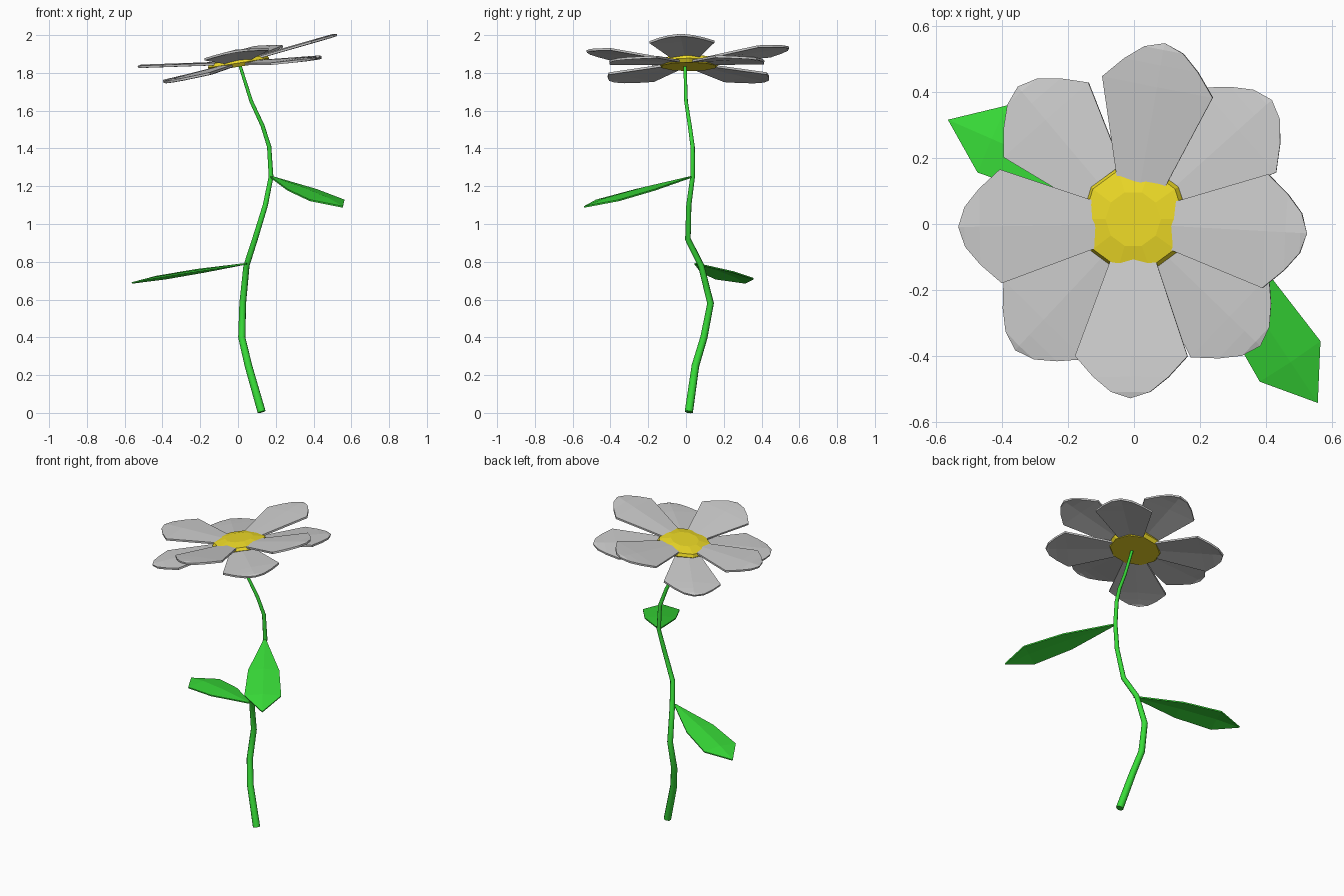
import bpy, bmesh
from math import radians, cos, sin, tau, atan2
from mathutils import Matrix, Vector

if "Cube" in bpy.data.objects:
    bpy.data.objects.remove(bpy.data.objects["Cube"])


def material(name, rgb):
    m = bpy.data.materials.new(name)
    m.diffuse_color = (*rgb, 1)
    m.use_nodes = True
    m.node_tree.nodes["Principled BSDF"].inputs["Base Color"].default_value = m.diffuse_color
    return m


GREEN = material("green", (0.04, 0.72, 0.04))
YELLOW = material("yellow", (0.85, 0.7, 0.02))


def add_object(name, bm, matrix, mat=None):
    bmesh.ops.recalc_face_normals(bm, faces=bm.faces)
    mesh = bpy.data.meshes.new(name)
    bm.to_mesh(mesh)
    bm.free()
    ob = bpy.data.objects.new(name, mesh)
    ob.matrix_world = matrix
    if mat:
        mesh.materials.append(mat)
    bpy.context.collection.objects.link(ob)
    return ob


def blade(name, profile, crease, thickness, matrix, mat=None):
    """Flat blade along +x from (distance, half width) stations, raised spine."""
    bm = bmesh.new()
    rows = []
    for x, w in profile:
        mid = bm.verts.new((x, 0, crease if w > 0.02 else 0))
        if w > 0:
            rows.append((bm.verts.new((x, -w, 0)), mid, bm.verts.new((x, w, 0))))
        else:
            rows.append((mid, mid, mid))
    for a, b in zip(rows, rows[1:]):
        for i in (0, 1):
            quad = [a[i], b[i], b[i + 1], a[i + 1]]
            bm.faces.new(list(dict.fromkeys(quad)))
    ob = add_object(name, bm, matrix, mat)
    mod = ob.modifiers.new("thickness", "SOLIDIFY")
    mod.thickness = thickness
    mod.offset = 0
    return ob


# Stem: tapering octagonal tube along a wavy path
path = [(0.125, 0.015, 0.005), (0.055, 0.05, 0.25), (0.02, 0.095, 0.4),
        (0.025, 0.13, 0.58), (0.045, 0.08, 0.78), (0.09, 0.01, 0.92),
        (0.145, 0.015, 1.1), (0.175, 0.035, 1.25), (0.165, 0.035, 1.41),
        (0.13, 0.02, 1.52), (0.07, 0.0, 1.65), (0.01, -0.005, 1.84)]
curve = bpy.data.curves.new("stem", "CURVE")
curve.dimensions = "3D"
curve.bevel_depth = 0.023
curve.bevel_resolution = 2
curve.use_fill_caps = True
spline = curve.splines.new("POLY")
spline.points.add(len(path) - 1)
for point, co in zip(spline.points, path):
    point.co = (*co, 1)
    point.radius = 1 - 0.62 * co[2] / 1.84
curve.materials.append(GREEN)
stem = bpy.data.objects.new("stem", curve)
bpy.context.collection.objects.link(stem)
bpy.context.view_layer.objects.active = stem
stem.select_set(True)
bpy.ops.object.convert(target="MESH")

# Leaves: from the stem down to a tip
leaf_profile = [(0, 0.006), (0.43, 0.093), (0.78, 0.11), (1, 0)]
for name, start, tip in (
        ("upper_leaf", (0.175, 0.03, 1.25), (0.555, -0.54, 1.09)),
        ("lower_leaf", (0.045, 0.05, 0.79), (-0.562, 0.315, 0.688))):
    d = Vector(tip) - Vector(start)
    m = (Matrix.Translation(start) @ Matrix.Rotation(atan2(d.y, d.x), 4, "Z")
         @ Matrix.Rotation(atan2(-d.z, d.xy.length), 4, "Y"))
    blade(name, [(x * d.length, w) for x, w in leaf_profile], 0.012, 0.008, m, GREEN)

# Flower head leans towards -x
head = Matrix.Translation((0, 0, 1.85)) @ Matrix.Rotation(radians(-9), 4, "Y")

# Petals: (direction, length), raised and lowered in turn
petals = [(-3, 0.545), (42, 0.56), (79, 0.56), (131, 0.55),
          (181, 0.53), (226, 0.53), (270, 0.53), (316, 0.53)]
for i, (angle, length) in enumerate(petals):
    pitch = -7 if i % 2 == 0 else 4.2
    profile = [(0.1, 0.065), (0.76 * length, 0.172), (0.88 * length, 0.115),
               (0.965 * length, 0.06), (length, 0)]
    m = head @ Matrix.Rotation(radians(angle), 4, "Z") @ Matrix.Rotation(radians(pitch), 4, "Y")
    blade(f"petal_{i + 1}", profile, 0.006, 0.012, m)

# Flower centre: low ten-sided dome with a flat underside
bm = bmesh.new()
rings = []
for r, z in ((0.15, -0.018), (0.165, 0.002), (0.155, 0.02), (0.085, 0.034)):
    rings.append([bm.verts.new((r * cos(tau * k / 10), r * sin(tau * k / 10), z))
                  for k in range(10)])
for a, b in zip(rings, rings[1:]):
    for k in range(10):
        j = (k + 1) % 10
        bm.faces.new((a[k], a[j], b[j], b[k]))
bm.faces.new(rings[0])
bm.faces.new(rings[-1])
add_object("flower_centre", bm, head @ Matrix.Translation((0.003, 0.015, 0)), YELLOW)
